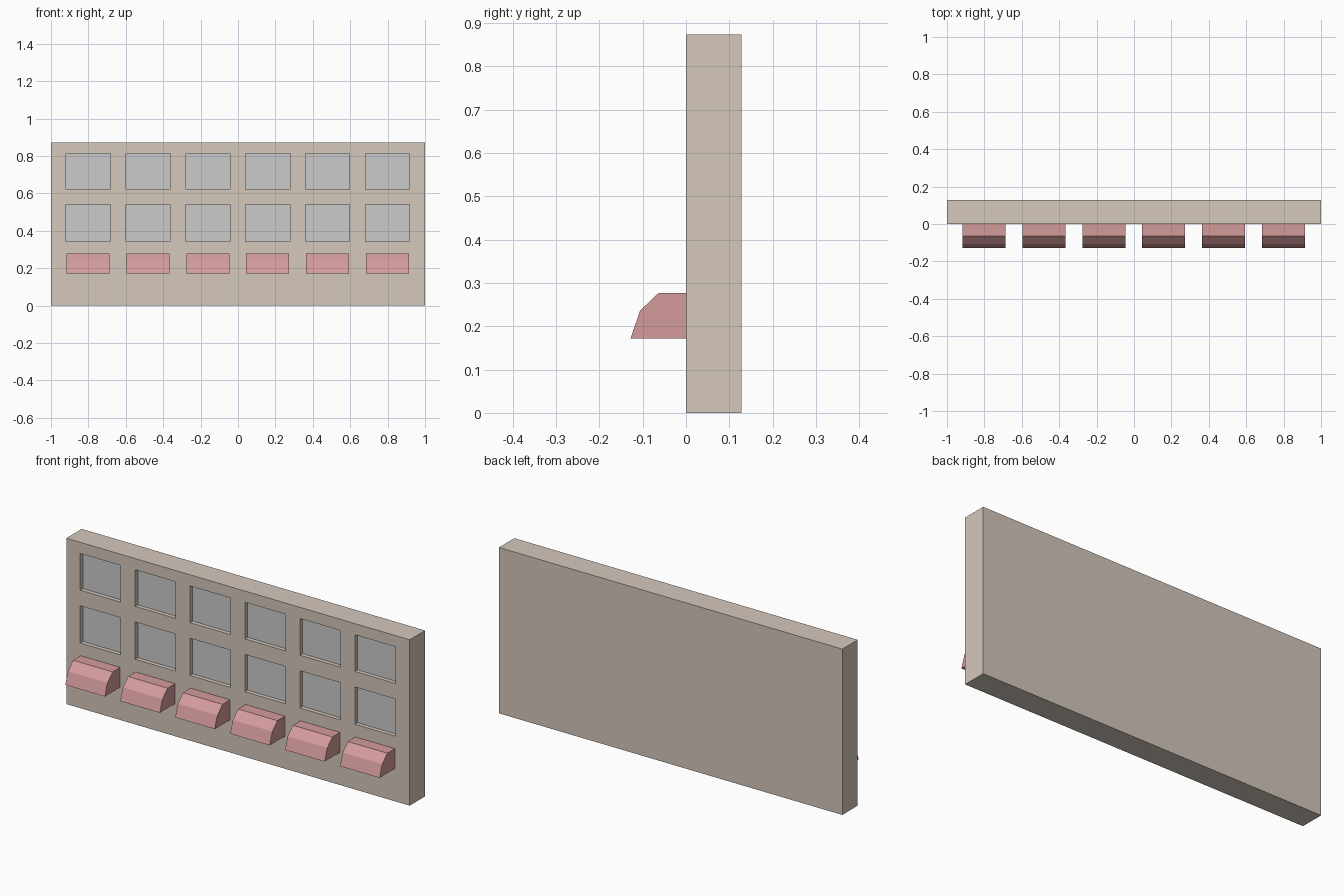
import bpy, bmesh

if "Cube" in bpy.data.objects:
    bpy.data.objects.remove(bpy.data.objects["Cube"])

WIDTH, DEPTH, HEIGHT = 2.0, 0.128, 0.873
COLUMNS = [-0.801 + 0.32 * i for i in range(6)]
ROWS = [(0.343, 0.539), (0.621, 0.814)]
RECESS = 0.022


def material(name, rgb):
    m = bpy.data.materials.new(name)
    m.diffuse_color = (*rgb, 1)
    m.use_nodes = True
    m.node_tree.nodes["Principled BSDF"].inputs["Base Color"].default_value = m.diffuse_color
    return m


def extrude_x(bm, profile, x0, x1):
    """Closed prism from a (y, z) profile, running from x0 to x1."""
    a = [bm.verts.new((x0, y, z)) for y, z in profile]
    b = [bm.verts.new((x1, y, z)) for y, z in profile]
    bm.faces.new(a)
    bm.faces.new(b[::-1])
    for i in range(len(a)):
        j = (i + 1) % len(a)
        bm.faces.new((a[i], b[i], b[j], a[j]))


def rect(y0, y1, z0, z1):
    return [(y0, z0), (y1, z0), (y1, z1), (y0, z1)]


def prism_object(name, parts, mat=None):
    bm = bmesh.new()
    for profile, x0, x1 in parts:
        extrude_x(bm, profile, x0, x1)
    bmesh.ops.recalc_face_normals(bm, faces=bm.faces)
    me = bpy.data.meshes.new(name)
    bm.to_mesh(me)
    bm.free()
    ob = bpy.data.objects.new(name, me)
    bpy.context.collection.objects.link(ob)
    if mat:
        me.materials.append(mat)
    return ob


wall_mat = material("tan_wall", (0.66, 0.58, 0.50))
awning_mat = material("red_awning", (0.66, 0.33, 0.33))

# Wall slab
wall = prism_object("wall", [(rect(0, DEPTH, 0, HEIGHT), -WIDTH / 2, WIDTH / 2)], wall_mat)

# Window recesses cut into the front
openings = [(z0, z1, x - 0.118, x + 0.118) for z0, z1 in ROWS for x in COLUMNS]
cutter = prism_object("window_cutter",
                      [(rect(-0.05, RECESS + 0.006, z0, z1), x0, x1) for z0, z1, x0, x1 in openings])
cutter.hide_render = True
cutter.hide_set(True)
cut = wall.modifiers.new("window_recesses", 'BOOLEAN')
cut.operation = 'DIFFERENCE'
cut.solver = 'EXACT'
cut.object = cutter

# Grey panes at the back of each recess
for i, (z0, z1, x0, x1) in enumerate(openings):
    prism_object(f"window_pane_{i + 1}", [(rect(RECESS, RECESS + 0.006, z0, z1), x0, x1)])

# Faceted awnings along the bottom
awning_profile = [(0, 0.172), (-0.128, 0.172), (-0.106, 0.236), (-0.063, 0.277), (0, 0.277)]
for i, x in enumerate(COLUMNS):
    prism_object(f"awning_{i + 1}", [(awning_profile, x - 0.115, x + 0.115)], awning_mat)
